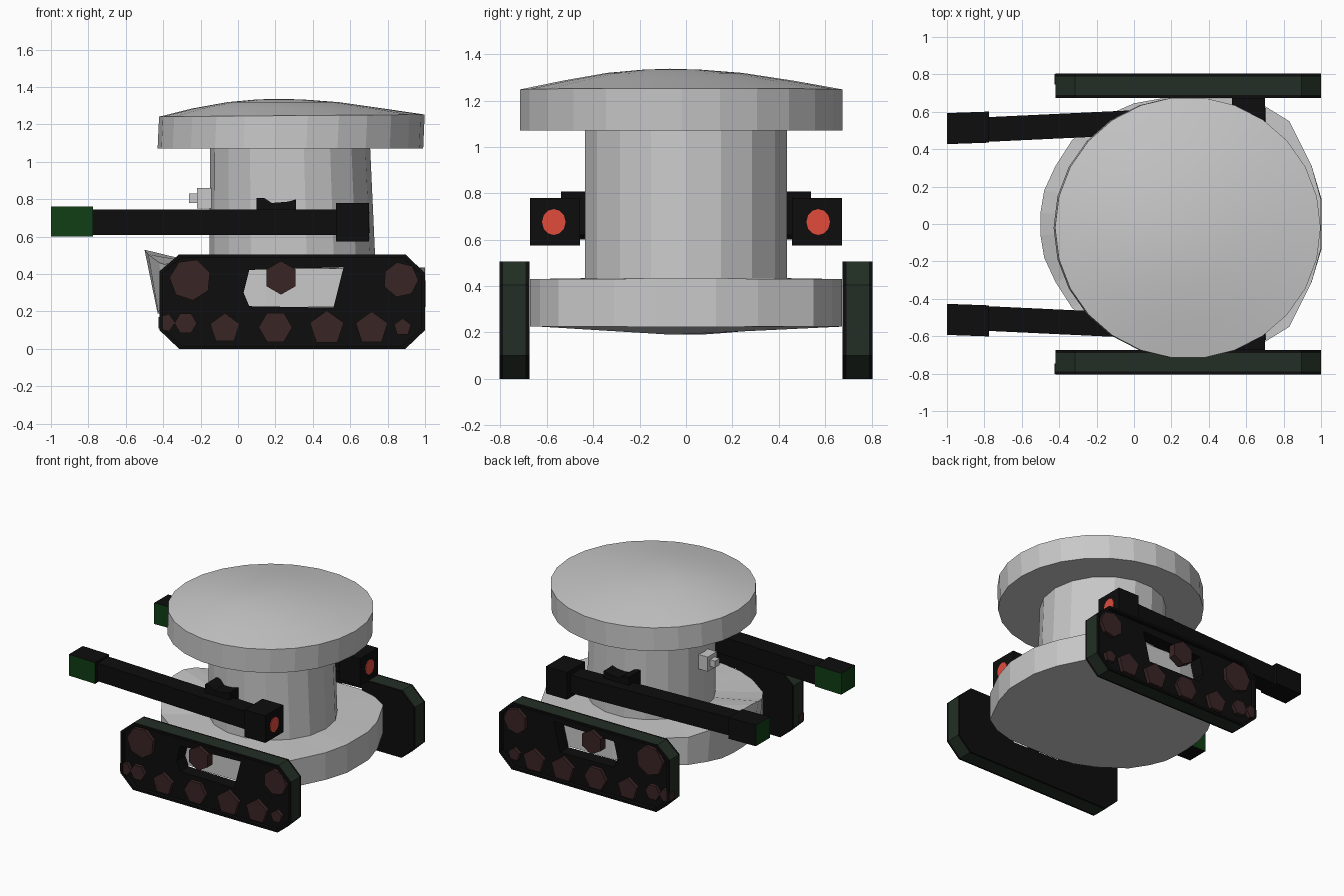
import bpy, bmesh, math

if "Cube" in bpy.data.objects:
    bpy.data.objects.remove(bpy.data.objects["Cube"])


def mat(name, r, g, b):
    m = bpy.data.materials.new(name)
    m.diffuse_color = (r, g, b, 1)
    m.use_nodes = True
    m.node_tree.nodes["Principled BSDF"].inputs["Base Color"].default_value = m.diffuse_color
    return m


GREY = mat("light_grey", 0.58, 0.58, 0.58)
BLACK = mat("near_black", 0.004, 0.004, 0.004)
TREAD = mat("dark_tread_green", 0.016, 0.028, 0.018)
GREEN = mat("muzzle_green", 0.005, 0.048, 0.007)
BROWN = mat("wheel_brown", 0.042, 0.018, 0.018)
RED = mat("red_glow", 0.75, 0.07, 0.045)


def finish(bm, name, mats, mirror=False):
    bmesh.ops.recalc_face_normals(bm, faces=bm.faces)
    me = bpy.data.meshes.new(name)
    bm.to_mesh(me)
    bm.free()
    for m in mats:
        me.materials.append(m)
    ob = bpy.data.objects.new(name, me)
    bpy.context.collection.objects.link(ob)
    if mirror:
        mod = ob.modifiers.new("mirror", 'MIRROR')
        mod.use_axis = (False, True, False)
        mod.use_mirror_merge = False
    return ob


def ring(bm, pts):
    return [bm.verts.new(p) for p in pts]


def bridge(bm, a, b, mi=0, smooth=False):
    n = len(a)
    for i in range(n):
        f = bm.faces.new((a[i], a[(i + 1) % n], b[(i + 1) % n], b[i]))
        f.material_index = mi
        f.smooth = smooth


def loft(name, rings, material, mirror=False):
    """Closed solid through a list of point rings."""
    bm = bmesh.new()
    rs = [ring(bm, r) for r in rings]
    for a, b in zip(rs, rs[1:]):
        bridge(bm, a, b)
    bm.faces.new(rs[0])
    bm.faces.new(rs[-1])
    return finish(bm, name, [material], mirror)


def rect(x, yc, hy, z0, z1):
    return [(x, yc - hy, z0), (x, yc + hy, z0), (x, yc + hy, z1), (x, yc - hy, z1)]


def prism_y(name, prof, y0, y1, material, mirror=True):
    return loft(name, [[(x, y, z) for x, z in prof] for y in (y0, y1)], material, mirror)


def oval(cx, cy, rx, ry, z, n):
    return [(cx + rx * math.cos(2 * math.pi * i / n),
             cy + ry * math.sin(2 * math.pi * i / n), z) for i in range(n)]


# Hull: low slab with a raised lip at the -x end
half = [(-0.50, 0.06, 0.53), (-0.48, 0.18, 0.505), (-0.42, 0.31, 0.46), (-0.33, 0.45, 0.432),
        (-0.15, 0.58, 0.43), (0.0, 0.645, 0.43), (0.15, 0.672, 0.43), (0.55, 0.672, 0.43),
        (0.70, 0.63, 0.43), (0.83, 0.55, 0.43), (0.95, 0.31, 0.43), (1.0, 0.13, 0.435)]
top = half + [(x, -y, z) for x, y, z in reversed(half)]
bottom = [(x + 0.7 * max(0, z - 0.43), y, 0.225 - 0.35 * max(0, z - 0.43)) for x, y, z in top]
inner = [(0.29 + (x - 0.29) * 0.52, y * 0.55, 0.435) for x, y, z in top]
loft("hull", [inner, top, bottom], GREY)

# Column
loft("column", [oval(0.292, 0, 0.445, 0.442, 0.41, 18),
                oval(0.278, 0, 0.428, 0.442, 1.09, 18)], GREY)

# Domed cap
bm = bmesh.new()
N = 26
low = ring(bm, oval(0.28, -0.02, 0.71, 0.70, 1.07, N))
rim = ring(bm, [(x, y, 1.247 + 0.008 * (x - 0.28)) for x, y, z in
                oval(0.288, -0.02, 0.71, 0.70, 0, N)])
bm.faces.new(low)
bridge(bm, low, rim)
prev = rim
for f, z in ((0.72, 1.285), (0.42, 1.319), (0.18, 1.333)):
    k = 1 - f
    cur = ring(bm, oval(0.288 - 0.08 * k, -0.02 - 0.05 * k, 0.71 * f, 0.70 * f, z, N))
    bridge(bm, prev, cur, smooth=True)
    prev = cur
tip = bm.verts.new((0.21, -0.07, 1.337))
for i in range(N):
    bm.faces.new((prev[i], prev[(i + 1) % N], tip)).smooth = True
finish(bm, "cap", [GREY])

# Small lens housing on the -x side of the column
loft("sensor_box", [rect(x, 0, 0.055, 0.75, 0.86) for x in (-0.22, -0.12)], GREY)
loft("sensor_tip", [rect(x, 0, 0.028, 0.78, 0.83) for x in (-0.262, -0.21)], GREY)

# Tracks: chamfered band, recessed outer panel, window through to the hull
prof = [(-0.42, 0.10), (-0.315, 0), (0.895, 0), (1.0, 0.10),
        (1.0, 0.405), (0.895, 0.505), (-0.315, 0.505), (-0.42, 0.415)]
inset = [(0.29 + (x - 0.29) * 0.975, 0.2525 + (z - 0.2525) * 0.935) for x, z in prof]
window = [(0.03, 0.30), (0.06, 0.228), (0.51, 0.22), (0.565, 0.437), (0.06, 0.422)]
Y_OUT, Y_PANEL, Y_IN = -0.805, -0.775, -0.675
bm = bmesh.new()


def at(pts, y):
    return ring(bm, [(x, y, z) for x, z in pts])


band = [at(prof, y) for y in (Y_OUT, Y_OUT + 0.016, Y_IN - 0.016, Y_IN)]
for i in range(3):
    bridge(bm, band[i], band[i + 1], 1 if i == 1 else 0)
lip, panel = at(inset, Y_OUT), at(inset, Y_PANEL)
bridge(bm, band[0], lip)
bridge(bm, lip, panel)
hole_out, hole_in = at(window, Y_PANEL), at(window, Y_IN)
bridge(bm, hole_out, hole_in)
for outer, hole in ((panel, hole_out), (band[3], hole_in)):
    edges = []
    for loop in (outer, hole):
        for i in range(len(loop)):
            edges.append(bm.edges.get((loop[i], loop[(i + 1) % len(loop)])))
    bmesh.ops.triangle_fill(bm, edges=edges, use_beauty=True, normal=(0, -1, 0))
finish(bm, "track", [BLACK, TREAD], True)

# Wheels: x, z, radius, sides, start angle
wheels = [(-0.255, 0.37, 0.112, 7, 20), (0.87, 0.37, 0.095, 7, 50), (0.23, 0.38, 0.09, 6, 30),
          (-0.385, 0.14, 0.05, 5, 0), (-0.28, 0.137, 0.06, 6, 0), (-0.07, 0.108, 0.083, 5, 90),
          (0.20, 0.115, 0.09, 6, 0), (0.475, 0.11, 0.095, 5, 90), (0.715, 0.11, 0.09, 5, 90),
          (0.88, 0.115, 0.048, 5, 90)]
for wx, wz, r, n, a0 in wheels:
    pts = [(wx + r * math.cos(math.radians(a0 + 360 * i / n)),
            wz + r * math.sin(math.radians(a0 + 360 * i / n))) for i in range(n)]
    prism_y("track_wheel", pts, Y_OUT + 0.003, Y_PANEL + 0.03, BROWN)

# Gun barrels, toed in towards -x, with breech block and bracket
loft("gun_barrel", [rect(-0.79, -0.505, 0.066, 0.61, 0.745),
                    rect(0.55, -0.568, 0.066, 0.61, 0.745)], BLACK, True)
loft("gun_breech", [rect(x, -0.565, 0.108, 0.575, 0.78) for x in (0.525, 0.70)], BLACK, True)
prism_y("gun_bracket", [(0.10, 0.62), (0.31, 0.62), (0.31, 0.80), (0.27, 0.787),
                        (0.18, 0.78), (0.14, 0.807), (0.10, 0.807)], -0.54, -0.40, BLACK)

# Red discs on the breech ends
loft("breech_light", [[(x, -0.57 + 0.051 * math.cos(a * math.pi / 6),
                        0.676 + 0.056 * math.sin(a * math.pi / 6)) for a in range(12)]
                      for x in (0.697, 0.705)], RED, True)

# Muzzles: green sides and end, black top and bottom (far outer side also black)
for s in (-1, 1):
    ob = loft("gun_muzzle", [rect(-1.0, s * 0.510, 0.083, 0.60, 0.76),
                             rect(-0.775, s * 0.518, 0.083, 0.60, 0.76)], GREEN)
    ob.data.materials.append(BLACK)
    for p in ob.data.polygons:
        if abs(p.normal.z) > 0.7 or p.normal.x > 0.7 or (s > 0 and p.normal.y > 0.7):
            p.material_index = 1
